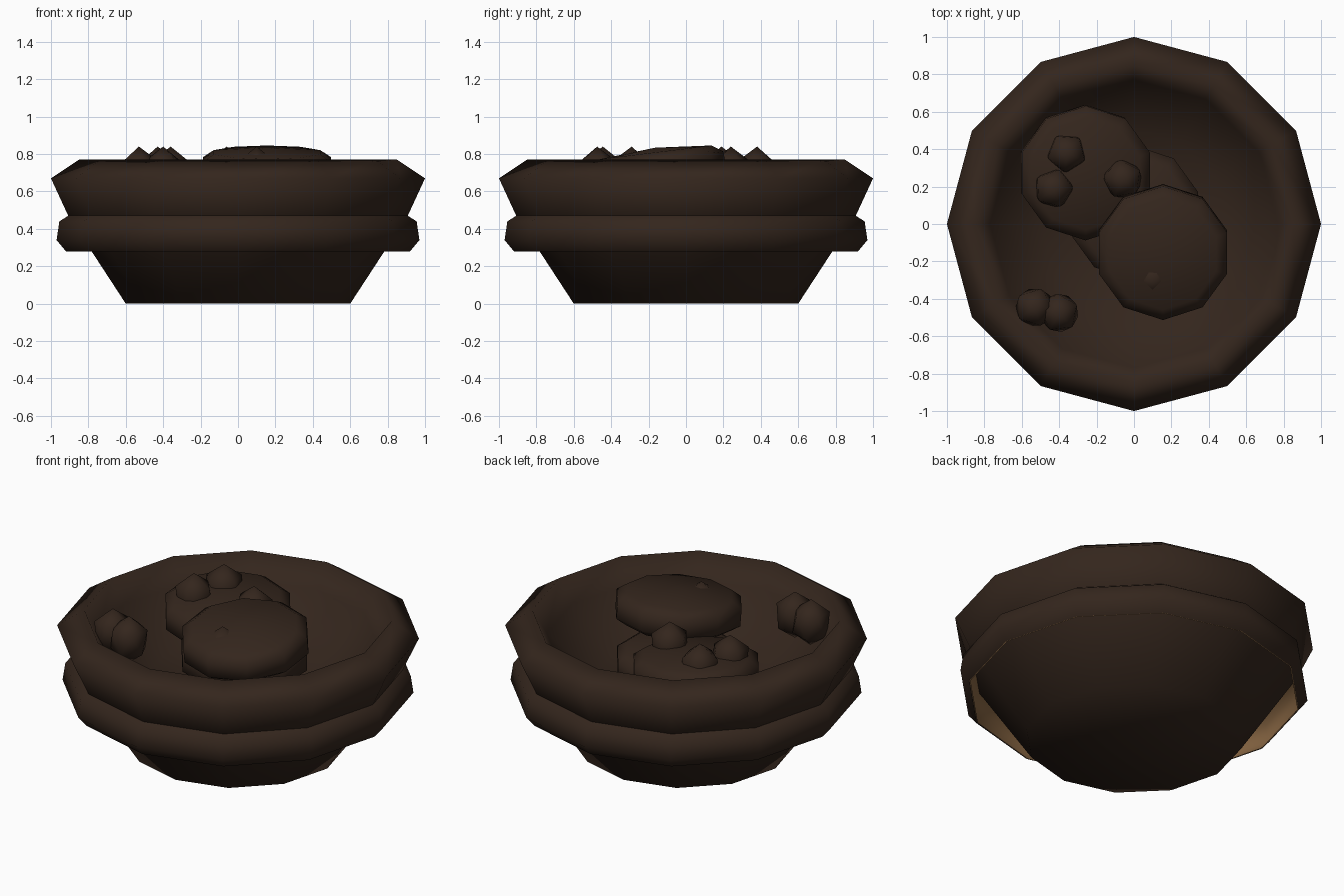
import bpy, bmesh, math
from mathutils import Matrix

if "Cube" in bpy.data.objects:
    bpy.data.objects.remove(bpy.data.objects["Cube"])


def material(name, rgb):
    m = bpy.data.materials.new(name)
    m.diffuse_color = (*rgb, 1)
    m.use_nodes = True
    m.node_tree.nodes["Principled BSDF"].inputs["Base Color"].default_value = m.diffuse_color
    return m


DARK = material("dark_brown", (0.034, 0.019, 0.012))
TAN = material("tan", (0.24, 0.13, 0.055))


def finish(name, bm, mat):
    mesh = bpy.data.meshes.new(name)
    bm.to_mesh(mesh)
    bm.free()
    for p in mesh.polygons:
        p.use_smooth = True
    mesh.materials.append(mat)
    ob = bpy.data.objects.new(name, mesh)
    bpy.context.collection.objects.link(ob)
    return ob


def lathe(name, profile, sides, start=0.0, mat=DARK):
    """Revolve (radius, height) points listed bottom-outside to top-inside."""
    bm = bmesh.new()
    rings = []
    for r, z in profile:
        if r == 0:
            rings.append([bm.verts.new((0, 0, z))] * sides)
        else:
            angles = [start + math.tau * i / sides for i in range(sides)]
            rings.append([bm.verts.new((r * math.cos(a), r * math.sin(a), z)) for a in angles])
    for low, high in zip(rings, rings[1:]):
        for i in range(sides):
            j = (i + 1) % sides
            corners = [low[i], low[j], high[j], high[i]]
            bm.faces.new(list(dict.fromkeys(corners)))
    return finish(name, bm, mat)


# Bowl: outside wall, rim and hollow inside in one profile
lathe("bowl", [(0, 0), (0.60, 0), (0.91, 0.475), (1.0, 0.67), (0.85, 0.77),
               (0.77, 0.63), (0.50, 0.39), (0, 0.36)], 12)

# Open band around the bowl, with a pale lining
band = [(0.92, 0.28), (0.97, 0.34), (0.955, 0.44), (0.90, 0.475)]
lathe("band", band, 12)
lathe("band_lining", [(r - 0.006, z) for r, z in reversed(band)], 12, mat=TAN)

# Flat round buns, ten-sided, stacked and slightly tilted
bun = [(0, -0.115), (0.30, -0.09), (0.36, -0.05), (0.36, 0.05), (0.30, 0.09), (0, 0.115)]
buns = [("top_bun", (0.155, -0.15, 0.72), (7, 0)),
        ("left_bun", (-0.26, 0.275, 0.62), (4, 3)),
        ("bottom_bun", (0.0, 0.06, 0.51), (0, 0))]
for name, loc, (rx, ry) in buns:
    ob = lathe(name, bun, 10, math.radians(18))
    ob.location = loc
    ob.rotation_euler = (math.radians(rx), math.radians(ry), 0)

# Pointed berries: two loose ones, the rest set into the buns
berries = [(-0.53, -0.445), (-0.40, -0.475), (-0.36, 0.38),
           (-0.43, 0.19), (-0.06, 0.24), (0.10, -0.29)]
for i, (x, y) in enumerate(berries):
    bm = bmesh.new()
    bmesh.ops.create_icosphere(bm, subdivisions=1, radius=1)
    bm.transform(Matrix.Diagonal((0.115, 0.115, 0.14, 1)))
    ob = finish(f"berry_{i + 1}", bm, DARK)
    ob.location = (x, y, 0.70)
    ob.rotation_euler.z = math.radians(25 * i)
